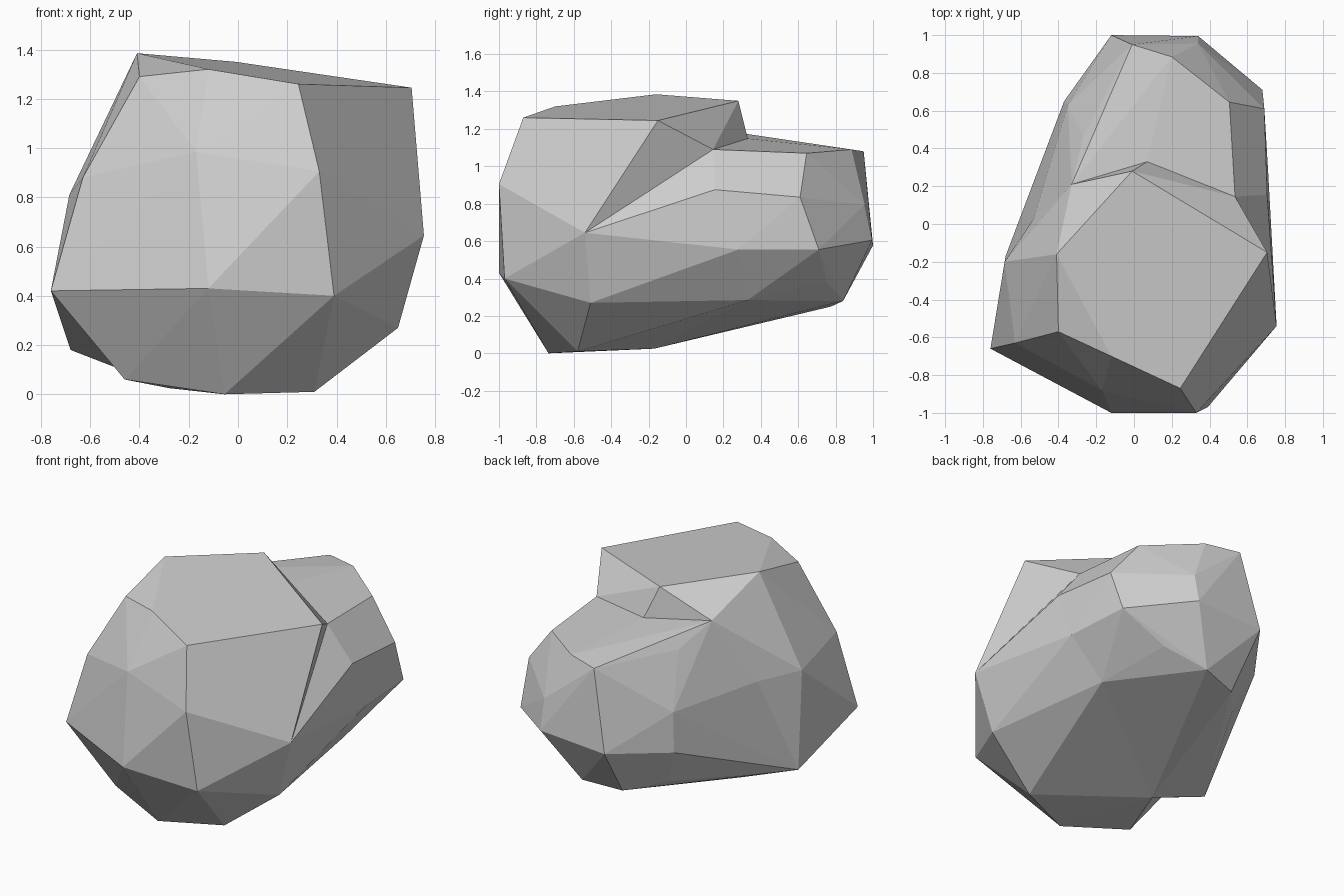
import bpy
import bmesh
import math

# Remove the default cube only
default_cube = bpy.data.objects.get("Cube")
if default_cube:
    bpy.data.objects.remove(default_cube, do_unlink=True)


def make_material(name, colour):
    material = bpy.data.materials.new(name)
    material.use_nodes = True
    material.diffuse_color = colour
    shader = next(node for node in material.node_tree.nodes
                  if node.type == 'BSDF_PRINCIPLED')
    shader.inputs["Base Color"].default_value = colour
    shader.inputs["Roughness"].default_value = 0.9
    return material


def make_boulder(name, corner_groups, material):
    """Wrap a faceted, flat-shaded stone around groups of corner points."""
    bm = bmesh.new()
    for group in corner_groups:
        for corner in group:
            bm.verts.new(corner)

    hull = bmesh.ops.convex_hull(bm, input=list(bm.verts))
    leftovers = set(hull["geom_interior"]) | set(hull["geom_unused"])
    loose = [item for item in leftovers if isinstance(item, bmesh.types.BMVert)]
    bmesh.ops.delete(bm, geom=loose, context='VERTS')

    # Merge nearly coplanar triangles into broad chiselled facets
    bmesh.ops.dissolve_limit(bm, angle_limit=math.radians(2),
                             verts=list(bm.verts), edges=list(bm.edges))
    bmesh.ops.recalc_face_normals(bm, faces=list(bm.faces))

    mesh = bpy.data.meshes.new(name)
    bm.to_mesh(mesh)
    bm.free()
    for polygon in mesh.polygons:
        polygon.use_smooth = False
    mesh.materials.append(material)
    boulder = bpy.data.objects.new(name, mesh)
    bpy.context.collection.objects.link(boulder)
    return boulder


# Raised cap of the tall front mass
crown = [
    (-.41, -.16, 1.385), (-.4, -.57, 1.29), (-.12, -.7, 1.32),
    (.245, -.87, 1.26), (.705, -.15, 1.245), (-.01, .28, 1.35),
]

# Broad front face
brow = [
    (.33, -1, .905), (-.17, -.88, .985), (-.63, -.63, .88),
    (.39, -.97, .4), (-.12, -1, .43),
]

# Step where the tall mass drops to the rear shelf
step = [(-.33, .21, 1.19), (.07, .33, 1.148), (.535, .145, 1.09)]

# Widest corners, shared by the front mass and the waist
shoulders = [
    (-.76, -.66, .42), (-.685, -.2, .81), (.755, -.54, .645), (.65, -.51, .27),
    (.31, -.58, .01),
]

# Pinched ring where the waist meets the rear mass
waist_ring = [
    (-.53, .03, .784), (-.68, -.17, .18),
    (.705, .155, .875), (.71, .28, .555), (.52, .33, .285),
]

# Small resting base
toe = [(-.055, -.735, 0), (-.46, -.585, .06)]
heel = [(-.28, -.17, .025)]

# Rear shelf and its rounded rim
shelf = [
    (.505, .645, 1.07), (.2, .885, 1.09), (-.01, .95, 1.08), (-.27, .46, 1.084),
]

# Rear walls
rear_wall = [
    (.69, .61, .835), (.34, .955, .795), (.34, .995, .605), (.68, .71, .555),
    (-.12, 1, .577), (-.35, .63, .766), (-.37, .65, .52),
]

# Undercut beneath the rear
rear_underside = [
    (.4, .75, .385), (.15, .84, .28), (-.09, .775, .25), (-.27, .57, .277),
]

stone = make_material("light_grey_stone", (.62, .62, .62, 1))

make_boulder("front_boulder", [crown, brow, step, shoulders, toe, heel], stone)
make_boulder("waist_boulder", [step, shoulders, waist_ring, heel], stone)
make_boulder("rear_boulder",
             [step, waist_ring, heel, shelf, rear_wall, rear_underside], stone)
